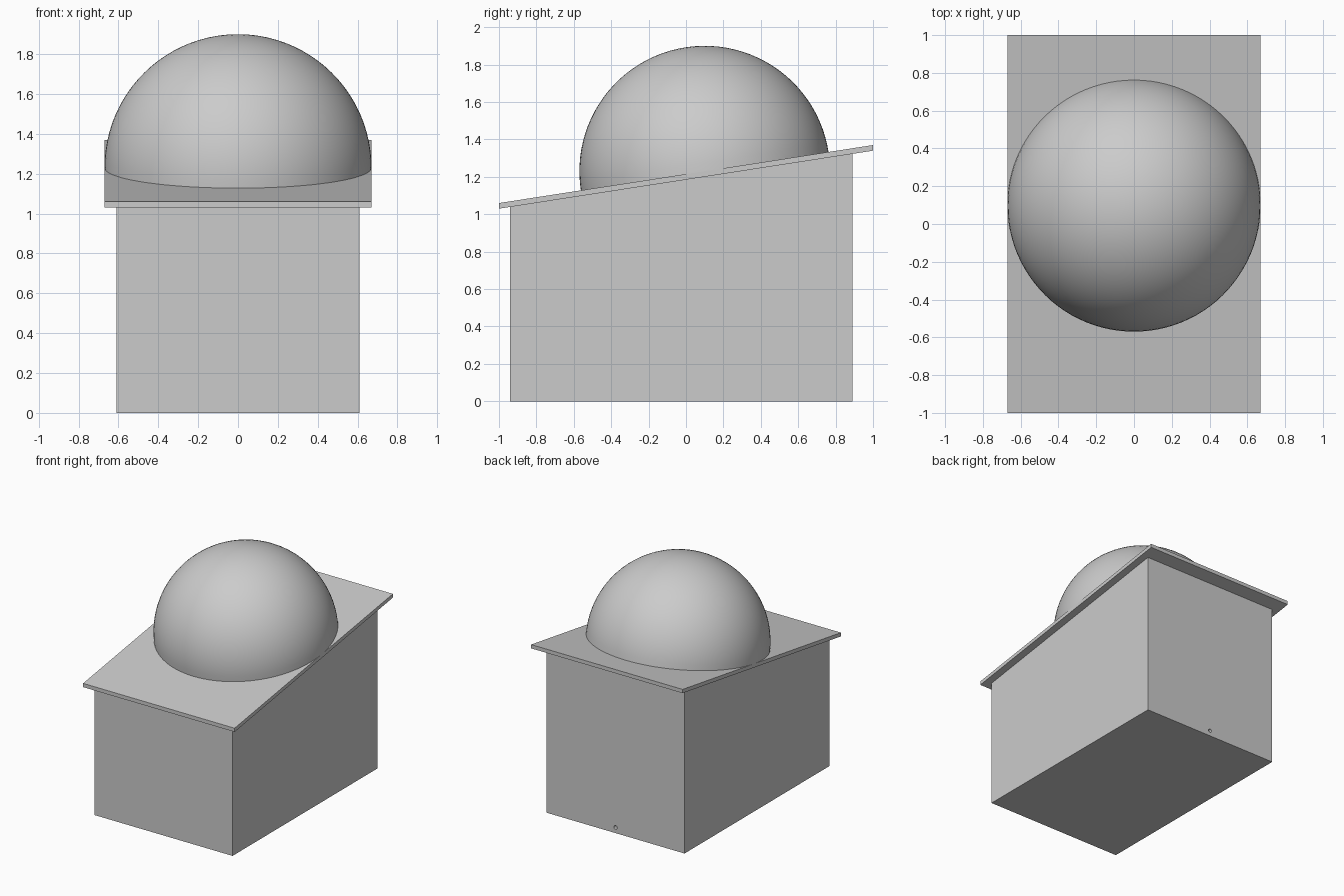
import bpy
import bmesh
import math
from mathutils import Matrix

if "Cube" in bpy.data.objects:
    bpy.data.objects.remove(bpy.data.objects["Cube"], do_unlink=True)

SLOPE = 0.155          # rise of the roof per unit of depth
ROOF_UNDER = 1.185     # underside of the roof at y = 0
ROOF_THICK = 0.03
DOME_Y, DOME_R = 0.1, 0.67

grey = bpy.data.materials.new("plain_grey")
grey.use_nodes = True
grey.diffuse_color = (0.6, 0.6, 0.6, 1)
grey.node_tree.nodes["Principled BSDF"].inputs["Base Color"].default_value = (0.6, 0.6, 0.6, 1)


def under(y):
    return ROOF_UNDER + SLOPE * y


def finish(name, bm):
    bmesh.ops.recalc_face_normals(bm, faces=bm.faces)
    mesh = bpy.data.meshes.new(name)
    bm.to_mesh(mesh)
    bm.free()
    mesh.materials.append(grey)
    obj = bpy.data.objects.new(name, mesh)
    bpy.context.collection.objects.link(obj)
    return obj


def side_extrude(name, profile, half_width):
    """Extrude a (y, z) side profile across x."""
    bm = bmesh.new()
    face = bm.faces.new([bm.verts.new((-half_width, y, z)) for y, z in profile])
    new = bmesh.ops.extrude_face_region(bm, geom=[face])["geom"]
    verts = [g for g in new if isinstance(g, bmesh.types.BMVert)]
    bmesh.ops.translate(bm, verts=verts, vec=(2 * half_width, 0, 0))
    return finish(name, bm)


# Building walls with a sloping top
front, back = -0.94, 0.89
walls = side_extrude("walls", [(front, 0), (back, 0), (back, under(back)), (front, under(front))], 0.61)

# Overhanging roof slab with upright ends
side_extrude("roof", [(-1, under(-1)), (1, under(1)),
                      (1, under(1) + ROOF_THICK), (-1, under(-1) + ROOF_THICK)], 0.67)

# Half-sphere dome leaning with the roof
bm = bmesh.new()
bmesh.ops.create_uvsphere(bm, u_segments=96, v_segments=48, radius=DOME_R)
bmesh.ops.bisect_plane(bm, geom=bm.verts[:] + bm.edges[:] + bm.faces[:], dist=1e-4,
                       plane_co=(0, 0, 0), plane_no=(0, 0, 1), clear_inner=True)
place = Matrix.Translation((0, DOME_Y, under(DOME_Y) + ROOF_THICK))
bm.transform(place @ Matrix.Rotation(math.atan(SLOPE), 4, "X"))
for f in bm.faces:
    f.smooth = True
finish("dome", bm)

# Small cable hole low in the back wall
bm = bmesh.new()
bmesh.ops.create_cone(bm, cap_ends=True, segments=16, radius1=0.015, radius2=0.015, depth=0.1)
bm.transform(Matrix.Translation((0, back, 0.045)) @ Matrix.Rotation(math.pi / 2, 4, "X"))
cutter = finish("hole_cutter", bm)
cutter.hide_render = True
cut = walls.modifiers.new("cable_hole", "BOOLEAN")
cut.operation = "DIFFERENCE"
cut.solver = "EXACT"
cut.object = cutter
bpy.context.view_layer.objects.active = walls
bpy.ops.object.modifier_apply(modifier=cut.name)
bpy.data.objects.remove(cutter, do_unlink=True)
